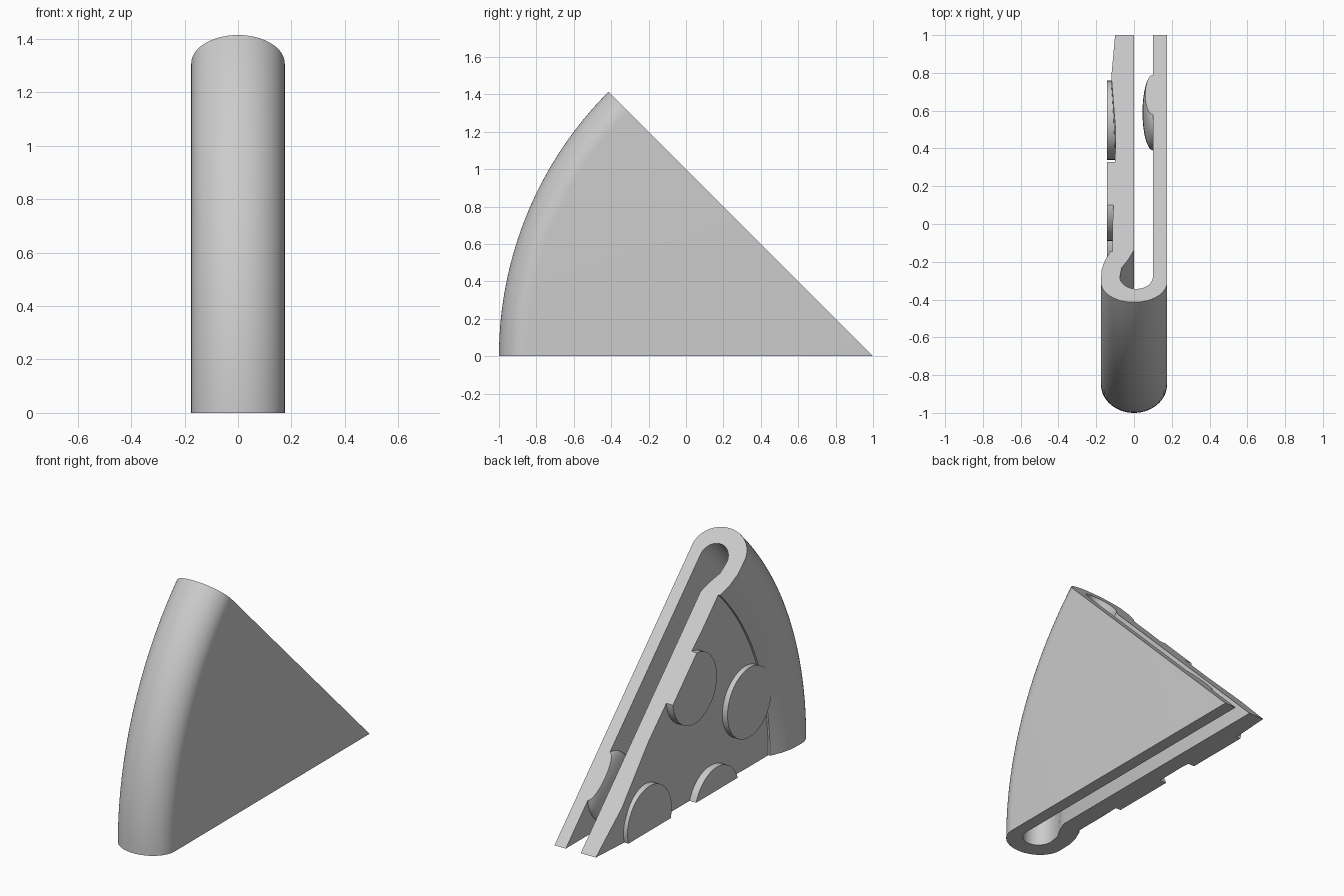
import bpy, bmesh
from math import sin, cos, pi, radians
from mathutils import Vector, Matrix

cube = bpy.data.objects.get("Cube")
if cube:
    bpy.data.objects.remove(cube)

GREY = (0.6, 0.6, 0.6, 1)
mat = bpy.data.materials.new("plain grey")
mat.use_nodes = True
mat.diffuse_color = GREY
mat.node_tree.nodes["Principled BSDF"].inputs["Base Color"].default_value = GREY


def finish(bm, name):
    bmesh.ops.recalc_face_normals(bm, faces=bm.faces[:])
    mesh = bpy.data.meshes.new(name)
    bm.to_mesh(mesh)
    bm.free()
    mesh.materials.append(mat)
    obj = bpy.data.objects.new(name, mesh)
    bpy.context.collection.objects.link(obj)
    bpy.ops.object.select_all(action='DESELECT')
    obj.select_set(True)
    bpy.context.view_layer.objects.active = obj
    bpy.ops.object.shade_smooth_by_angle(angle=radians(30))
    return obj


def arc(cx, cr, a, b, start, end, steps=20):
    """Points of an elliptical arc in the (x, radius) plane."""
    angles = [start + (end - start) * i / steps for i in range(steps + 1)]
    return [(cx + a * cos(t), cr + b * sin(t)) for t in angles]


def wedge(name, profile, steps=32):
    """Sweep an (x, radius) profile an eighth turn about the slice tip."""
    bm = bmesh.new()
    rings = []
    for i in range(steps + 1):
        t = pi / 4 * i / steps
        rings.append([bm.verts.new((x, 1 - r * cos(t), r * sin(t))) for x, r in profile])
    n = len(profile)
    for a, b in zip(rings, rings[1:]):
        for j in range(n):
            k = (j + 1) % n
            if profile[j][1] or profile[k][1]:
                bm.faces.new((a[j], a[k], b[k], b[j]))
    bm.faces.new(rings[0])
    bm.faces.new(rings[-1])
    bmesh.ops.remove_doubles(bm, verts=bm.verts[:], dist=1e-5)
    return finish(bm, name)


def trim(bm):
    """Cut a topping flush with the two straight sides of the slice."""
    for point, normal in (((0, 0, 0), (0, 0, -1)), ((0, 1, 0), (0, 1, 1))):
        geom = bm.verts[:] + bm.edges[:] + bm.faces[:]
        cut = bmesh.ops.bisect_plane(bm, geom=geom, plane_co=Vector(point),
                                     plane_no=Vector(normal), clear_outer=True)
        edges = [e for e in cut["geom_cut"] if isinstance(e, bmesh.types.BMEdge)]
        if edges:
            bmesh.ops.edgeloop_fill(bm, edges=edges)


# Dough: plain back sheet, rolled crust and front sheet in one folded band
dough = [(0.175, 0)]
dough += arc(0, 1.85, 0.175, 0.15, 0, pi, 28)
dough += [(-0.172, 1.76), (-0.155, 1.69), (-0.125, 1.62), (-0.07, 1.62), (-0.07, 0)]
dough += [(0, 0), (0, 1.61), (-0.03, 1.68), (-0.065, 1.74)]
dough += arc(0.0125, 1.81, 0.0875, 0.09, pi, 0)
dough += [(0.1, 0)]
wedge("folded_dough", dough)

# Cheese: uneven layer on the front sheet
wedge("cheese_layer", [(-0.07, 0), (-0.10, 0), (-0.12, 0.31), (-0.098, 0.7),
                       (-0.10, 1.0), (-0.113, 1.4), (-0.113, 1.62), (-0.07, 1.62)])

# Flat round toppings on the cheese, trimmed at the slice edges
for i, (y, z) in enumerate([(0.55, 0.06), (-0.09, -0.07), (0.12, 0.69), (-0.40, 0.41)]):
    bm = bmesh.new()
    place = Matrix.Translation((-0.113, y, z)) @ Matrix.Rotation(pi / 2, 4, 'Y')
    bmesh.ops.create_cone(bm, cap_ends=True, segments=40, radius1=0.21,
                          radius2=0.21, depth=0.06, matrix=place)
    trim(bm)
    finish(bm, f"round_topping_{i + 1}")

# Domed topping on the inside of the plain sheet
bm = bmesh.new()
place = Matrix.Translation((0.1, 0.59, 0.22)) @ Matrix.Diagonal((0.055, 0.2, 0.2, 1))
bmesh.ops.create_uvsphere(bm, u_segments=32, v_segments=20, radius=1, matrix=place)
trim(bm)
finish(bm, "inner_topping")
